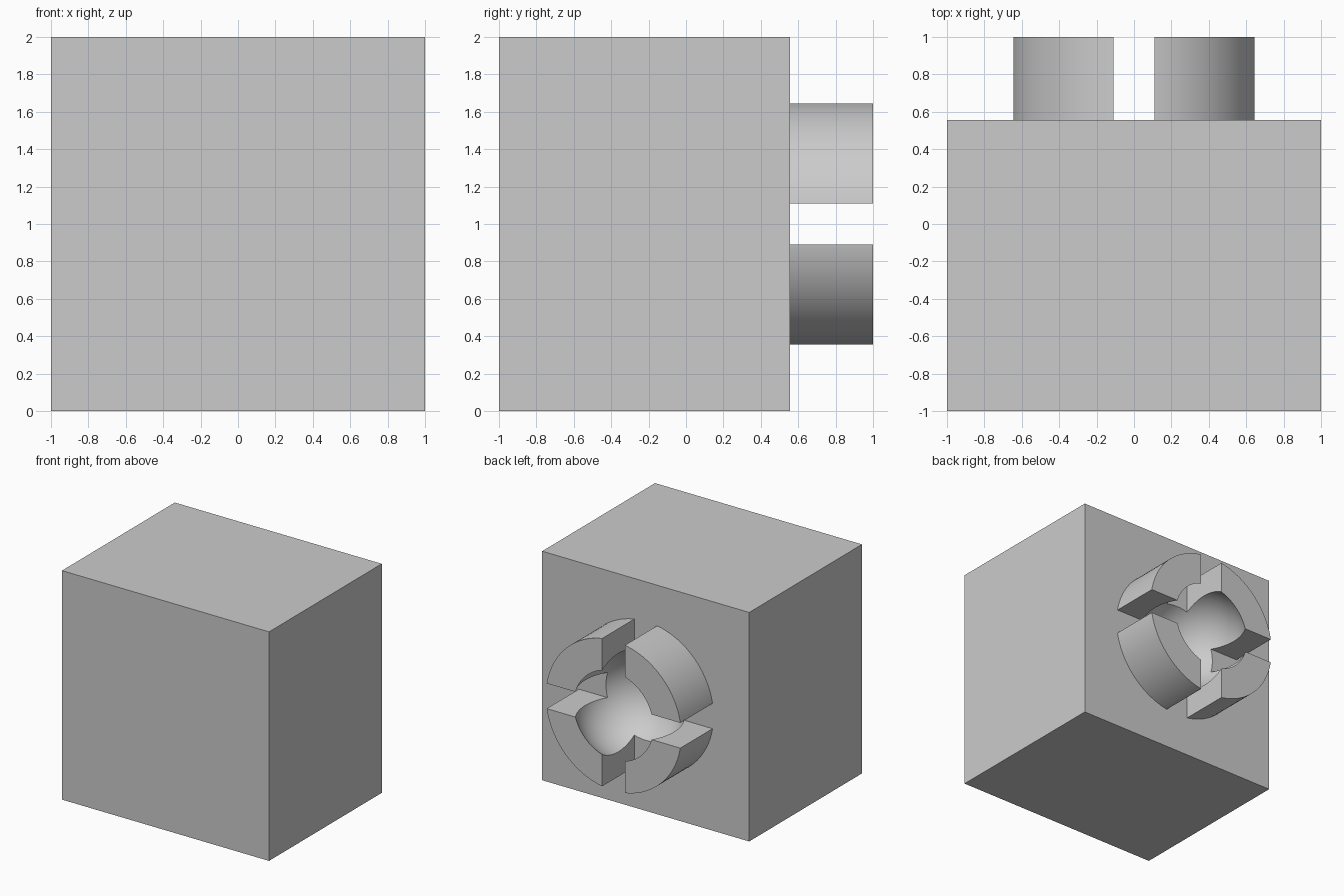
import bpy
import math
from mathutils import Matrix

if "Cube" in bpy.data.objects:
    bpy.data.objects.remove(bpy.data.objects["Cube"], do_unlink=True)

BACK, END, MID = 0.556, 1.0, 1.0      # block back face, collar end, centre height
COLLAR_R, BALL_R, SLOT = 0.655, 0.444, 0.22
FACE_BACK = math.radians(-90)

grey = bpy.data.materials.new("plain_grey")
grey.use_nodes = True
colour = (0.6, 0.6, 0.6, 1.0)
grey.diffuse_color = colour
grey.node_tree.nodes["Principled BSDF"].inputs["Base Color"].default_value = colour


def finish(name):
    ob = bpy.context.object
    ob.name = name
    ob.data.materials.append(grey)
    return ob


def box(name, size, centre):
    bpy.ops.mesh.primitive_cube_add(size=1, location=centre)
    ob = finish(name)
    ob.data.transform(Matrix.Diagonal((*size, 1)))
    return ob


def cut(ob, cutters):
    # Carve the cutters away, then smooth only the curved surfaces
    bpy.ops.object.select_all(action="DESELECT")
    ob.select_set(True)
    bpy.context.view_layer.objects.active = ob
    for cutter in cutters:
        mod = ob.modifiers.new("cut_" + cutter.name, "BOOLEAN")
        mod.operation = "DIFFERENCE"
        mod.solver = "EXACT"
        mod.object = cutter
        bpy.ops.object.modifier_apply(modifier=mod.name)
    bpy.ops.object.shade_smooth_by_angle(angle=math.radians(30))


# Solid block
block = box("block", (2, BACK + 1, 2), (0, (BACK - 1) / 2, MID))

# Round collar standing on the back of the block
bpy.ops.mesh.primitive_cylinder_add(vertices=96, radius=COLLAR_R, depth=END - BACK,
                                    location=(0, (BACK + END) / 2, MID),
                                    rotation=(FACE_BACK, 0, 0))
collar = finish("socket_collar")

# Ball cavity, sunk partly into the block
bpy.ops.mesh.primitive_uv_sphere_add(segments=64, ring_count=32, radius=BALL_R,
                                     location=(0, (BACK + END) / 2, MID),
                                     rotation=(FACE_BACK, 0, 0))
ball = finish("ball_cutter")

# Crossed slots splitting the collar into four claws
slots = [box("upright_slot_cutter", (SLOT, 1, 2), (0, (BACK + END) / 2, MID)),
         box("level_slot_cutter", (2, 1, SLOT), (0, (BACK + END) / 2, MID))]

cut(block, [ball])
cut(collar, [ball] + slots)

for helper in [ball] + slots:
    bpy.data.objects.remove(helper, do_unlink=True)
